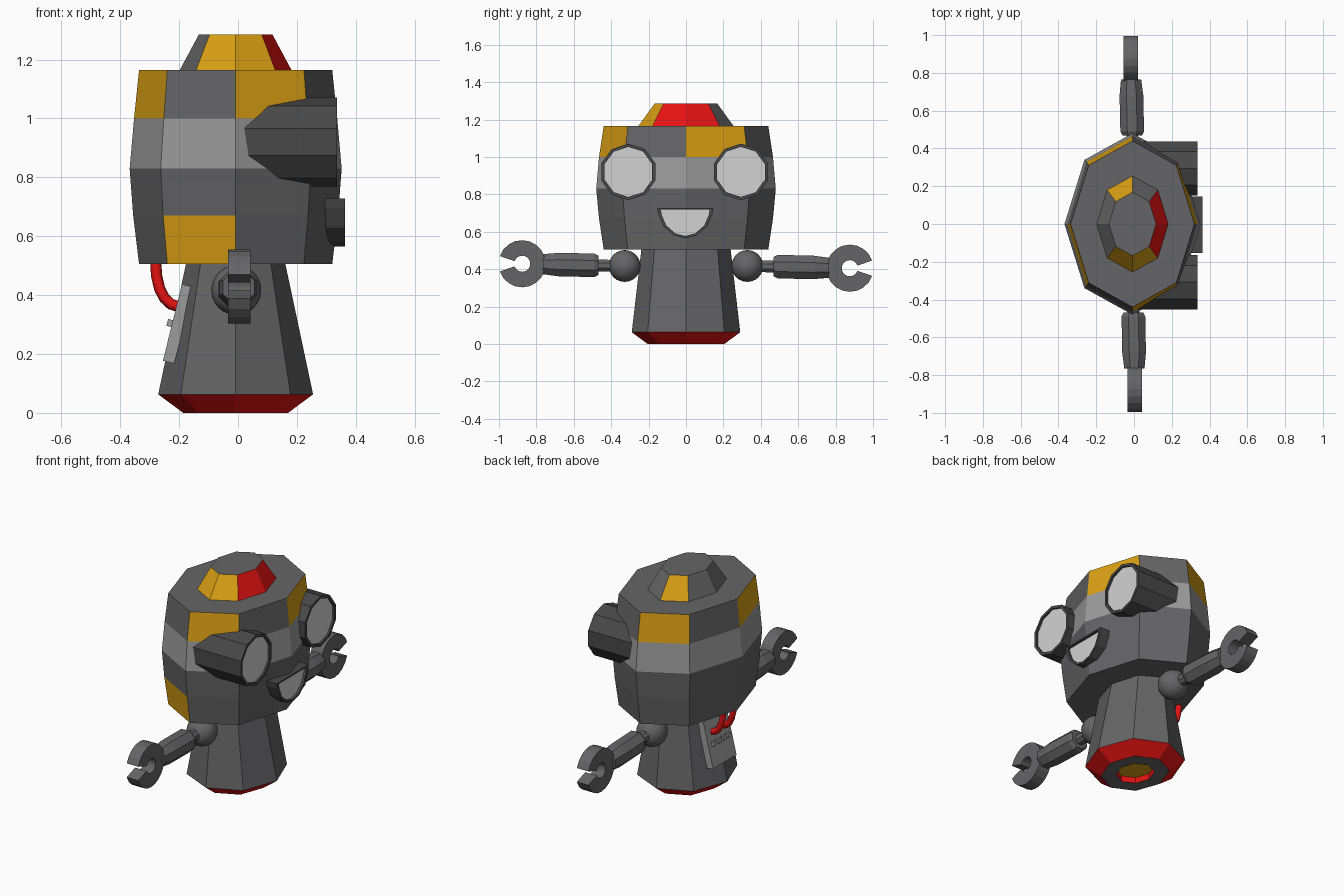
import bpy, bmesh, math
from mathutils import Vector

if "Cube" in bpy.data.objects:
    bpy.data.objects.remove(bpy.data.objects["Cube"])


def material(name, rgb):
    m = bpy.data.materials.new(name)
    m.diffuse_color = (*rgb, 1)
    m.use_nodes = True
    m.node_tree.nodes["Principled BSDF"].inputs["Base Color"].default_value = m.diffuse_color
    return m


GRAY = material("steel gray", (0.13, 0.13, 0.135))
DARK = material("dark gray", (0.065, 0.065, 0.065))
LIGHT = material("light gray", (0.33, 0.33, 0.33))
LENS = material("pale lens", (0.65, 0.65, 0.65))
YELLOW = material("yellow", (0.70, 0.35, 0.007))
RED = material("red", (0.78, 0.006, 0.006))
MATS = [GRAY, DARK, LIGHT, LENS, YELLOW, RED]


def loft(name, rings, rule, smooth=False):
    """Skin rings of points; rule(row, column) gives the material, row -1 / 'end' are the caps."""
    me = bpy.data.meshes.new(name)
    ob = bpy.data.objects.new(name, me)
    bpy.context.collection.objects.link(ob)
    for m in MATS:
        me.materials.append(m)
    bm = bmesh.new()
    vs = [[bm.verts.new(p) for p in r] for r in rings]
    n = len(rings[0])
    for i in range(len(rings) - 1):
        for j in range(n):
            k = (j + 1) % n
            f = bm.faces.new((vs[i][j], vs[i][k], vs[i + 1][k], vs[i + 1][j]))
            f.material_index = MATS.index(rule(i, j))
            f.smooth = smooth
    bm.faces.new(vs[0][::-1]).material_index = MATS.index(rule(-1, 0))
    bm.faces.new(vs[-1]).material_index = MATS.index(rule("end", 0))
    bmesh.ops.recalc_face_normals(bm, faces=bm.faces[:])
    bm.to_mesh(me)
    bm.free()
    return ob


def plain(m):
    return lambda i, j: m


def oval(z, rx, ry, cx=-0.008, n=8):
    a = [2 * math.pi * j / n for j in range(n)]
    return [(cx + rx * math.cos(t), ry * math.sin(t), z) for t in a]


def ring_y(c, r, n=8):
    a = [2 * math.pi * (j + 0.5) / n for j in range(n)]
    return [(c[0] + r * math.cos(t), c[1], c[2] + r * math.sin(t)) for t in a]


# Head: barrel with patches; column j spans 45*j to 45*(j+1) degrees
def head_rule(i, j):
    if i == 2:
        return LIGHT
    if (i == 3 and j % 2 == 0) or (i == 0 and j == 5):
        return YELLOW
    return GRAY


loft("head", [oval(0.505, 0.328, 0.44), oval(0.67, 0.348, 0.465), oval(0.83, 0.36, 0.48),
              oval(1.0, 0.345, 0.465), oval(1.165, 0.328, 0.44)], head_rule)


# Cap on top of the head
def cap_rule(i, j):
    if i != 0:
        return GRAY
    return {0: RED, 7: RED, 2: YELLOW, 5: YELLOW, 6: YELLOW}.get(j, GRAY)


loft("head_cap", [oval(1.16, 0.192, 0.258), oval(1.285, 0.125, 0.168)], cap_rule)

# Body with red foot bevel and a recessed underside
body_rows = {-1: YELLOW, 0: RED, 1: GRAY, 2: RED}
loft("body", [oval(0.035, 0.1, 0.115), oval(0.0, 0.1, 0.115), oval(0.0, 0.178, 0.205),
              oval(0.063, 0.263, 0.29), oval(0.51, 0.168, 0.238)],
     lambda i, j: body_rows.get(i, GRAY))


# Eyes: ten-sided barrels with recessed lenses
def eye_ring(x, y, r):
    a = [math.pi / 2 + 2 * math.pi * j / 10 for j in range(10)]
    return [(x, y + r * math.cos(t), 0.92 + r * math.sin(t)) for t in a]


def lens_rule(i, j):
    return LENS if i == "end" else DARK


for side, y in (("right", -0.308), ("left", 0.294)):
    loft(side + "_eye", [eye_ring(0.0, y, 0.151), eye_ring(0.336, y, 0.151),
                         eye_ring(0.336, y, 0.134), eye_ring(0.325, y, 0.134)], lens_rule)

# Mouth: smiling frame with a recessed pale panel
half = [(0.15, 0.728), (0.145, 0.695), (0.117, 0.63), (0.06, 0.58)]
smile = half + [(0.0, 0.565)] + [(-y, z) for y, z in half[::-1]]


def mouth_ring(x, s):
    return [(x, -0.004 + y * s, 0.66 + (z - 0.66) * s) for y, z in smile]


loft("mouth", [mouth_ring(0.27, 1), mouth_ring(0.363, 1), mouth_ring(0.363, 0.87),
               mouth_ring(0.348, 0.87)], lens_rule)

# Arms: shoulder ball, wrist rod, forearm and open claw
for side, s, dx, tilt in (("right", -1, 0.004, 0.012), ("left", 1, -0.018, -0.012)):
    bpy.ops.mesh.primitive_uv_sphere_add(segments=20, ring_count=12, radius=0.085,
                                         location=(-0.006, s * 0.328, 0.417))
    ball = bpy.context.object
    ball.name = side + "_shoulder"
    ball.data.materials.append(GRAY)
    bpy.ops.object.shade_smooth()

    def at(y):
        t = (y - 0.33) / 0.55
        return (-0.006 + (dx + 0.006) * t, s * y, 0.417 + tilt * t)

    loft(side + "_arm_rod", [ring_y(at(0.38), 0.034), ring_y(at(0.5), 0.034)], plain(GRAY))
    loft(side + "_forearm", [ring_y(at(0.468), 0.056), ring_y(at(0.49), 0.068),
                             ring_y(at(0.68), 0.068), ring_y(at(0.765), 0.058)], plain(GRAY))
    c = Vector(at(0.876))
    sections = []
    for k in range(19):
        t = math.radians(19 + 322 * k / 18)
        d = Vector((0, s * math.cos(t), math.sin(t)))
        sections.append([c + d * r + Vector((x, 0, 0)) for r, x in
                         ((0.043, -0.038), (0.126, -0.038), (0.126, 0.038), (0.043, 0.038))])
    loft(side + "_claw", sections, plain(GRAY))


# Back control panel, leaning with the body, with small switches
def tilted_box(name, u0, u1, y0, y1, h0, h1, mat):
    """u runs up the panel, h runs outward from its face."""
    base, up = Vector((-0.255, 0, 0.177)), Vector((0.24, 0, 0.97)).normalized()
    out = Vector((-up.z, 0, up.x))
    rings = [[base + up * u + out * h + Vector((0, y, 0))
              for h, y in ((h0, y0), (h1, y0), (h1, y1), (h0, y1))] for u in (u0, u1)]
    loft(name, rings, plain(mat))


tilted_box("back_panel", 0, 0.268, -0.11, 0.11, -0.04, 0, LIGHT)
for k in range(4):
    y = -0.066 + 0.044 * k
    tilted_box(f"switch_{k + 1}", 0.118, 0.142, y - 0.014, y + 0.014, -0.005, 0.017, LIGHT)

# Red hoses from the head down into the panel
for k, y in enumerate((-0.05, 0.05)):
    cu = bpy.data.curves.new("hose", "CURVE")
    cu.dimensions = "3D"
    cu.bevel_depth = 0.019
    cu.bevel_resolution = 1
    cu.resolution_u = 5
    sp = cu.splines.new("BEZIER")
    sp.bezier_points.add(1)
    a, b = sp.bezier_points
    a.co, a.handle_left, a.handle_right = (-0.28, y, 0.52), (-0.28, y, 0.56), (-0.28, y, 0.42)
    b.co, b.handle_left, b.handle_right = (-0.20, y, 0.36), (-0.25, y, 0.365), (-0.16, y, 0.355)
    cu.materials.append(RED)
    ob = bpy.data.objects.new(f"hose_{k + 1}", cu)
    bpy.context.collection.objects.link(ob)
